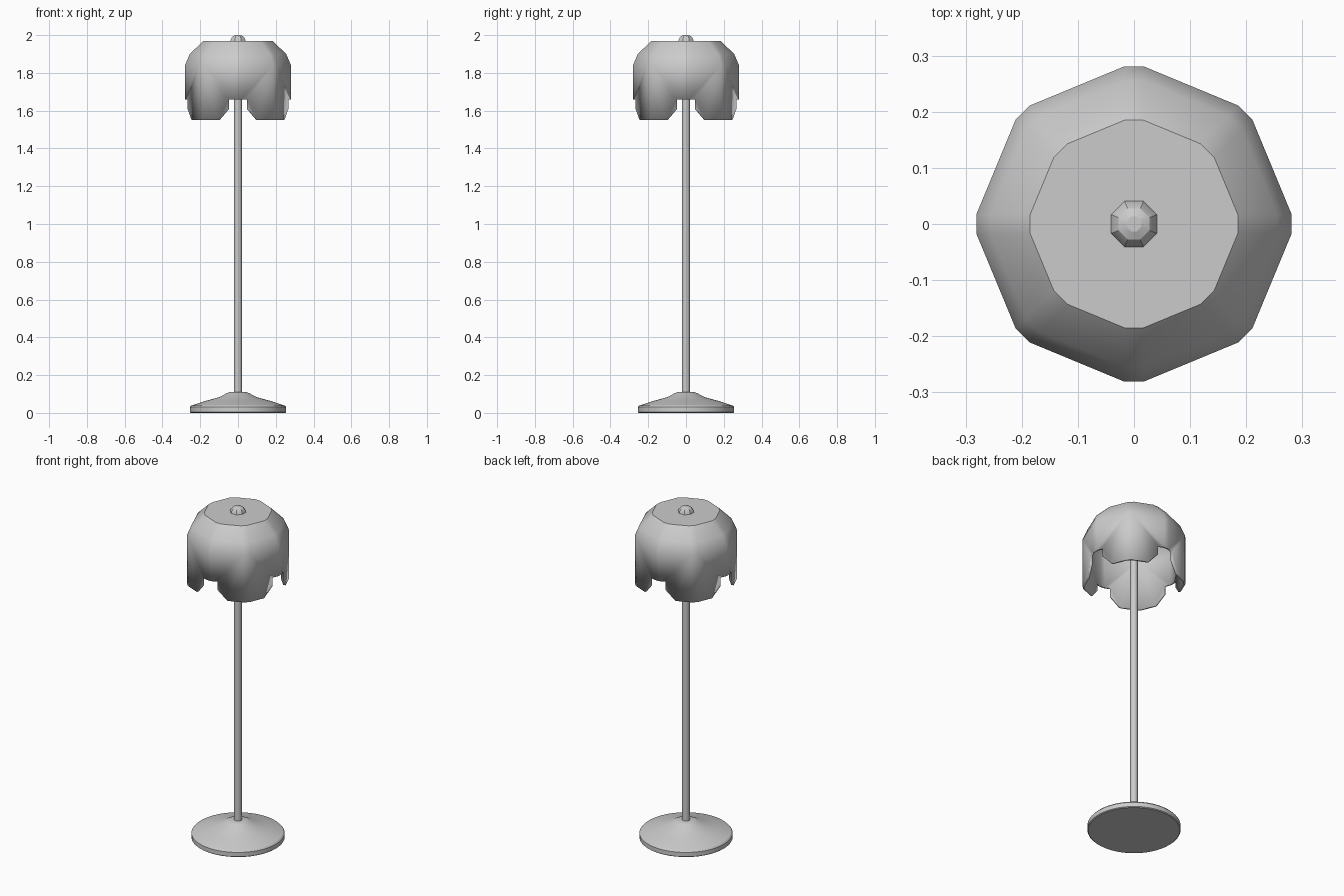
import bpy, bmesh
from math import radians, cos, sin, pi
from mathutils import Vector, Matrix

if "Cube" in bpy.data.objects:
    bpy.data.objects.remove(bpy.data.objects["Cube"])


def finish(name, bm, angle):
    bmesh.ops.remove_doubles(bm, verts=bm.verts, dist=1e-5)
    bmesh.ops.recalc_face_normals(bm, faces=bm.faces)
    mesh = bpy.data.meshes.new(name)
    bm.to_mesh(mesh)
    bm.free()
    ob = bpy.data.objects.new(name, mesh)
    bpy.context.collection.objects.link(ob)
    bpy.ops.object.select_all(action='DESELECT')
    ob.select_set(True)
    bpy.context.view_layer.objects.active = ob
    bpy.ops.object.shade_smooth_by_angle(angle=radians(angle))
    return ob


def lathe(name, profile, sides, angle=30, offset=0.0):
    """Closed solid of revolution from (radius, z) points, bottom to top."""
    bm = bmesh.new()
    rings = [[bm.verts.new((r * cos(offset + 2 * pi * i / sides),
                            r * sin(offset + 2 * pi * i / sides), z))
              for i in range(sides)] for r, z in profile]
    for a, b in zip(rings, rings[1:]):
        for i in range(sides):
            j = (i + 1) % sides
            bm.faces.new((a[i], a[j], b[j], b[i]))
    bm.faces.new(rings[0][::-1])
    bm.faces.new(rings[-1])
    return finish(name, bm, angle)


# Round foot, pole and octagonal finial
lathe("base", [(0.25, 0), (0.255, 0.004), (0.255, 0.03), (0.248, 0.038),
               (0.17, 0.064), (0.10, 0.083), (0.06, 0.104), (0.045, 0.11)], 48)
lathe("pole", [(0.021, 0.09), (0.021, 1.965)], 16)
lathe("finial", [(0.045, 1.965), (0.041, 1.98), (0.03, 1.993), (0.014, 2.0)],
      8, 25, pi / 8)

# Shade: octagon with narrow bevelled corners, notched below every other corner
BEVEL = 0.017
WALL, NOTCH, STEP, BOTTOM = 1.84, 1.66, 1.61, 1.55
DOME = [(0.281, WALL), (0.255, 1.90), (0.185, 1.968)]


def corner(k, side, r, z):
    return Matrix.Rotation(k * pi / 4, 3, 'Z') @ Vector((r, side * BEVEL, z))


bm = bmesh.new()


def face(points):
    bm.faces.new([bm.verts.new(p) for p in points])


R = DOME[0][0]
for k in range(8):
    notched = k % 2 == 0
    # Dome bands: bevel strip and flat panel
    for (r0, z0), (r1, z1) in zip(DOME, DOME[1:]):
        face([corner(k, -1, r0, z0), corner(k, 1, r0, z0),
              corner(k, 1, r1, z1), corner(k, -1, r1, z1)])
        face([corner(k, 1, r0, z0), corner(k + 1, -1, r0, z0),
              corner(k + 1, -1, r1, z1), corner(k, 1, r1, z1)])
    # Corner strip of the wall
    low = NOTCH if notched else BOTTOM
    face([corner(k, -1, R, low), corner(k, 1, R, low),
          corner(k, 1, R, WALL), corner(k, -1, R, WALL)])
    # Wall panel with half a notch, from notched corner to full corner
    a, b = corner(k, 1, R, 0), corner(k + 1, -1, R, 0)
    if not notched:
        a, b = b, a
    outline = [(0, WALL), (0, NOTCH), (0.2, NOTCH), (0.2, STEP),
               (0.5, BOTTOM), (1, BOTTOM), (1, WALL)]
    face([a.lerp(b, t) + Vector((0, 0, z)) for t, z in outline])
# Flat top
r, z = DOME[-1]
face([corner(k, s, r, z) for k in range(8) for s in (-1, 1)])

shade = finish("shade", bm, 35)
# Make sure normals face outward before thickening inward
if sum(p.normal.dot(p.center - Vector((0, 0, 1.7))) for p in shade.data.polygons) < 0:
    shade.data.flip_normals()
thick = shade.modifiers.new("thickness", 'SOLIDIFY')
thick.thickness = 0.012
thick.offset = -1
